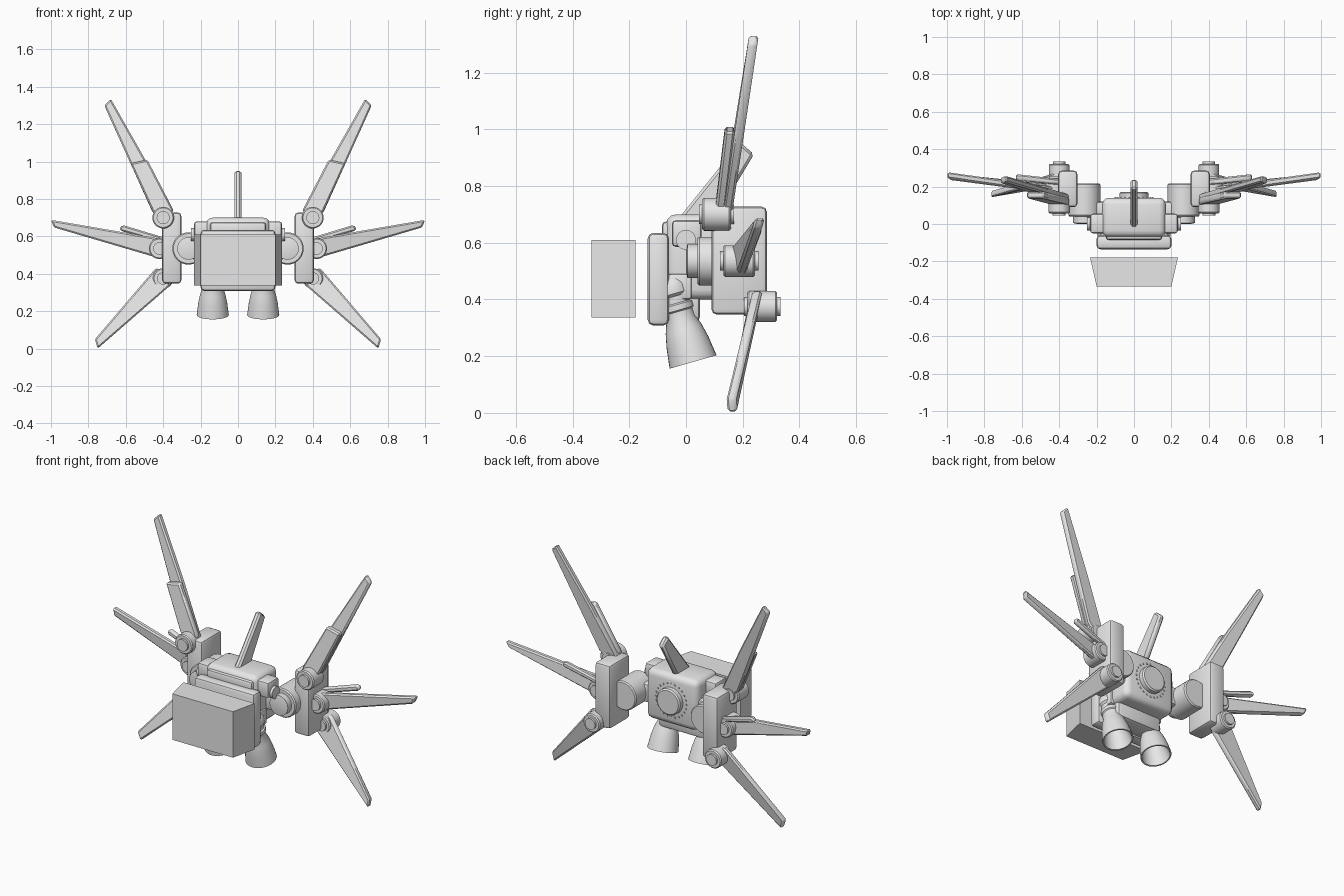
import bpy, bmesh, math
from mathutils import Vector, Matrix

if "Cube" in bpy.data.objects:
    bpy.data.objects.remove(bpy.data.objects["Cube"], do_unlink=True)

grey = bpy.data.materials.new("plain_grey")
grey.use_nodes = True
grey.diffuse_color = (0.8, 0.8, 0.8, 1)
grey.node_tree.nodes["Principled BSDF"].inputs["Base Color"].default_value = (0.8, 0.8, 0.8, 1)


def finish(name, bm, mirror=False, bevel=0, segments=2):
    """Bevel, link and shade a mesh built in world space."""
    bmesh.ops.recalc_face_normals(bm, faces=bm.faces)
    if bevel:
        edges = [e for e in bm.edges if e.calc_face_angle(0) > 0.5]
        bmesh.ops.bevel(bm, geom=edges, offset=bevel, segments=segments,
                        profile=0.5, affect='EDGES', clamp_overlap=True)
    mesh = bpy.data.meshes.new(name)
    bm.to_mesh(mesh)
    bm.free()
    mesh.materials.append(grey)
    obj = bpy.data.objects.new(name, mesh)
    bpy.context.collection.objects.link(obj)
    bpy.ops.object.select_all(action='DESELECT')
    obj.select_set(True)
    bpy.context.view_layer.objects.active = obj
    bpy.ops.object.shade_smooth_by_angle(angle=math.radians(35))
    if mirror:
        obj.modifiers.new("mirror", 'MIRROR').use_mirror_merge = False
    return obj


def box(name, x, y, z, bevel=0.015, mirror=False, segments=2):
    """Bevelled box from (min, max) ranges."""
    bm = bmesh.new()
    bmesh.ops.create_cube(bm, size=1)
    for v in bm.verts:
        v.co = [(r[0] + r[1]) / 2 + c * (r[1] - r[0]) for r, c in zip((x, y, z), v.co)]
    finish(name, bm, mirror, bevel, segments)


def lathe(name, profile, origin, axis, mirror=True, sides=32):
    """Spin (radius, distance) pairs around an axis."""
    bm = bmesh.new()
    turn = Matrix.Translation(origin) @ Vector(axis).to_track_quat('Z', 'Y').to_matrix().to_4x4()
    verts = [bm.verts.new((r, 0, d)) for r, d in profile]
    edges = [bm.edges.new(p) for p in zip(verts, verts[1:])]
    bmesh.ops.spin(bm, geom=verts + edges, cent=(0, 0, 0), axis=(0, 0, 1),
                   angle=math.tau, steps=sides)
    bmesh.ops.remove_doubles(bm, verts=bm.verts, dist=0.0001)
    bm.transform(turn)
    finish(name, bm, mirror)


def hub(name, x, z, y0, y1, r):
    """Hinge drum along y with a smaller raised cap at both ends."""
    cap, e = r * 0.6, 0.012
    lathe(name, [(0, y0), (cap, y0), (cap, y0 + e), (r - 0.006, y0 + e), (r, y0 + e + 0.006),
                 (r, y1 - e - 0.006), (r - 0.006, y1 - e), (cap, y1 - e), (cap, y1), (0, y1)],
          (x, 0, z), (0, 1, 0))


def blade(name, points, thickness, bevel=0.008, mirror=True, axis=(0, 1, 0)):
    """Flat outline given a thickness along an axis."""
    bm = bmesh.new()
    half = Vector(axis) * thickness / 2
    face = bm.faces.new([bm.verts.new(Vector(p) - half) for p in points])
    new = bmesh.ops.extrude_face_region(bm, geom=[face])["geom"]
    moved = [g for g in new if isinstance(g, bmesh.types.BMVert)]
    bmesh.ops.translate(bm, vec=half * 2, verts=moved)
    finish(name, bm, mirror, bevel, 1)


# Core body
box("main_body", (-0.17, 0.17), (-0.07, 0.14), (0.40, 0.70), 0.035, segments=3)
box("front_panel", (-0.2, 0.2), (-0.135, -0.06), (0.308, 0.635), 0.02)
box("lower_body", (-0.15, 0.15), (-0.08, 0.05), (0.32, 0.44), 0.02)
box("top_cover", (-0.15, 0.15), (-0.085, 0.04), (0.60, 0.675), 0.015)
box("side_block", (0.13, 0.235), (-0.05, 0.055), (0.585, 0.68), 0.015, True)
lathe("side_pivot", [(0, 0), (0.035, 0), (0.035, 0.05), (0, 0.05)],
      (0.2, 0, 0.61), (1, 0, 0))
lathe("back_disc", [(0, 0), (0.078, 0), (0.078, 0.035), (0.07, 0.042), (0, 0.042)],
      (0, 0.13, 0.55), (0, 1, 0), False)

# Small bolts around the back disc
bolts = bmesh.new()
for i in range(24):
    a = math.tau * i / 24
    place = Matrix.Translation((0.1 * math.cos(a), 0.14, 0.55 + 0.1 * math.sin(a)))
    bmesh.ops.create_cube(bolts, size=0.008, matrix=place)
finish("back_bolts", bolts)

# Dorsal fin
blade("dorsal_fin", [(0, -0.03, 0.68), (0, 0.19, 0.955), (0, 0.24, 0.912), (0, 0.1, 0.68)],
      0.036, 0.01, False, (1, 0, 0))

# Floating tapered block ahead of the body
bm = bmesh.new()
bmesh.ops.create_cube(bm, size=1)
for v in bm.verts:
    front = v.co.y < 0
    v.co = (v.co.x * (0.4 if front else 0.47), -0.333 if front else -0.178,
            0.473 + v.co.z * 0.274)
finish("front_block", bm)

# Arm joints and wing pods
lathe("arm_joint", [(0, 0), (0.035, 0), (0.06, 0.005), (0.06, 0.04), (0.08, 0.04), (0.086, 0.047),
                    (0.086, 0.21), (0.08, 0.217), (0, 0.217)], (0.265, 0, 0.535), (0, 1, 0))
box("arm_link", (0.14, 0.27), (0.02, 0.12), (0.48, 0.59), 0.015, True)
box("wing_pod", (0.303, 0.405), (0.09, 0.285), (0.347, 0.727), 0.018, True)

# Hinges
hub("upper_hinge", 0.40, 0.70, 0.045, 0.17, 0.058)
hub("middle_hinge", 0.42, 0.535, 0.12, 0.255, 0.056)
hub("lower_hinge", 0.40, 0.375, 0.205, 0.333, 0.055)

# Upper fin: long blade and a shorter plate on its front
blade("upper_fin", [(0.38, 0.14, 0.66), (0.46, 0.15, 0.735), (0.715, 0.235, 1.30),
                    (0.68, 0.24, 1.335), (0.49, 0.185, 1.0), (0.35, 0.142, 0.73)], 0.034)
blade("upper_fin_plate", [(0.39, 0.112, 0.65), (0.46, 0.125, 0.74), (0.575, 0.155, 0.99),
                          (0.485, 0.155, 1.01), (0.345, 0.122, 0.74)], 0.036)

# Middle fin and its short companion bar
blade("middle_fin", [(0.40, 0.175, 0.585), (0.43, 0.195, 0.485), (0.985, 0.25, 0.648),
                     (1.0, 0.262, 0.688)], 0.034)
blade("middle_bar", [(0.40, 0.225, 0.565), (0.40, 0.225, 0.595), (0.615, 0.25, 0.66),
                     (0.632, 0.25, 0.65), (0.628, 0.25, 0.63)], 0.032)

# Lower fin
blade("lower_fin", [(0.365, 0.225, 0.335), (0.75, 0.163, 0.0), (0.765, 0.158, 0.05),
                    (0.44, 0.252, 0.43), (0.375, 0.252, 0.41)], 0.034)

# Tilted thrusters with hollow bells and ringed throats
lathe("thruster", [(0, -0.075), (0.03, -0.07), (0.05, -0.05), (0.06, -0.03), (0.06, 0),
                   (0.05, 0.01), (0.05, 0.035), (0.058, 0.04), (0.058, 0.06), (0.052, 0.065),
                   (0.052, 0.09), (0.066, 0.13), (0.077, 0.18), (0.086, 0.25),
                   (0.078, 0.25), (0.066, 0.18), (0.045, 0.11), (0, 0.1)],
      (0.135, -0.044, 0.42), (0, 0.276, -0.961))
box("thruster_mount", (0.09, 0.18), (-0.065, 0.02), (0.40, 0.49), 0.01, True)
